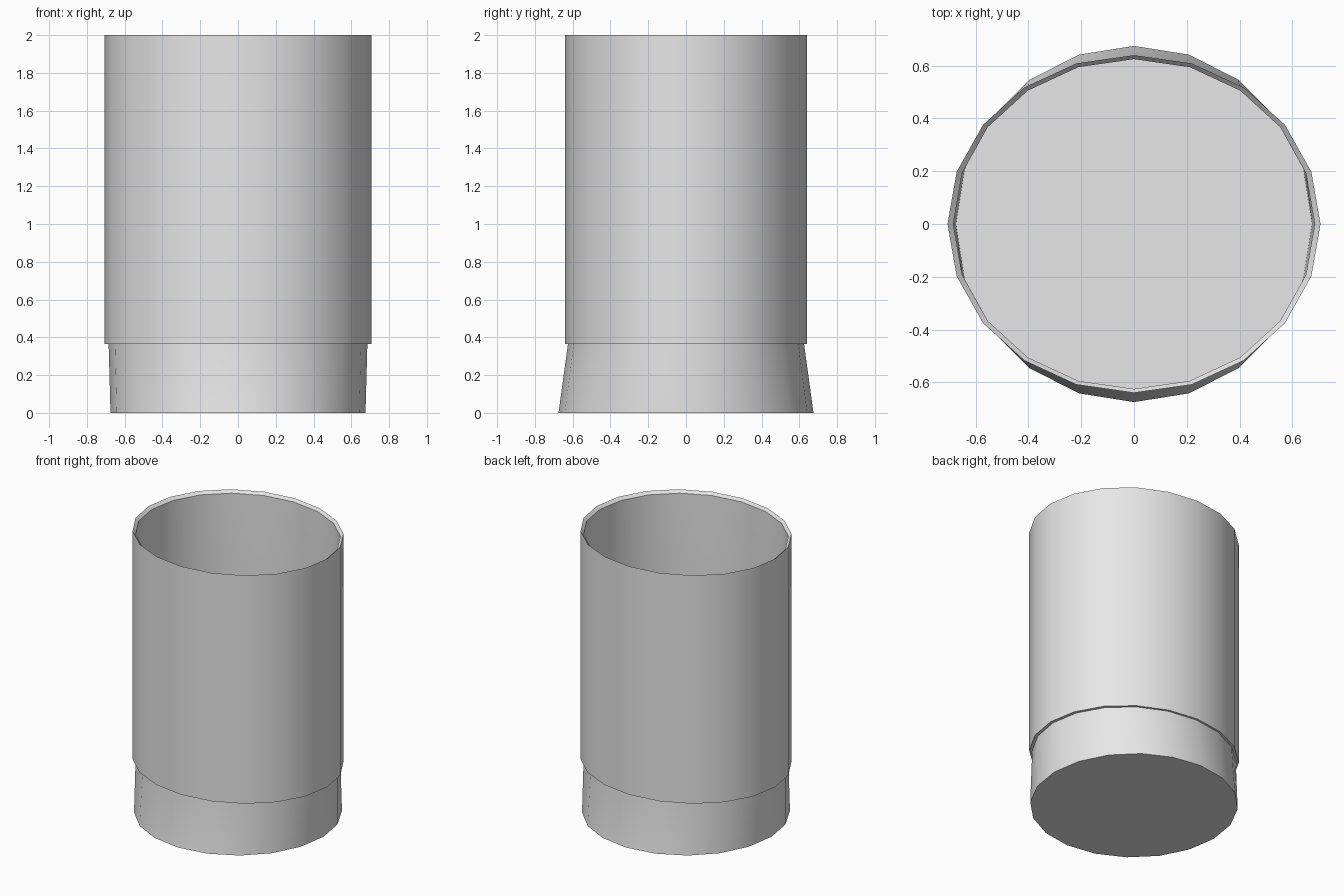
import bpy
import bmesh
from math import cos, sin, tau

cube = bpy.data.objects.get("Cube")
if cube:
    bpy.data.objects.remove(cube, do_unlink=True)

SIDES = 20
STEP_Z = 0.365

grey = bpy.data.materials.new("light grey")
grey.use_nodes = True
colour = (0.8, 0.8, 0.8, 1)
grey.diffuse_color = colour
grey.node_tree.nodes["Principled BSDF"].inputs["Base Color"].default_value = colour


def loft(name, rings, close_bottom=False):
    """Skin a stack of elliptical rings, each given as (x radius, y radius, z)."""
    bm = bmesh.new()
    loops = []
    for rx, ry, z in rings:
        loops.append([bm.verts.new((rx * cos(tau * i / SIDES), ry * sin(tau * i / SIDES), z))
                      for i in range(SIDES)])
    for low, high in zip(loops, loops[1:]):
        for i in range(SIDES):
            j = (i + 1) % SIDES
            bm.faces.new((low[i], low[j], high[j], high[i]))
    if close_bottom:
        bm.faces.new(loops[0][::-1])
    mesh = bpy.data.meshes.new(name)
    bm.to_mesh(mesh)
    bm.free()
    mesh.materials.append(grey)
    obj = bpy.data.objects.new(name, mesh)
    bpy.context.collection.objects.link(obj)
    bpy.ops.object.select_all(action="DESELECT")
    obj.select_set(True)
    bpy.context.view_layer.objects.active = obj
    bpy.ops.object.shade_smooth_by_angle()
    return obj


# Thin cup: round foot blending into an oval wall, open at the top
INNER = (0.685, 0.625)
loft("cup_body", [(0.675, 0.675, 0), (*INNER, STEP_Z), (*INNER, 1.98)], close_bottom=True)

# Outer sleeve: underside step, oval wall and sloped rim leading into the cup
OUTER = (0.707, 0.64)
loft("outer_sleeve", [(*INNER, STEP_Z), (*OUTER, STEP_Z), (*OUTER, 2), (*INNER, 1.98)])
